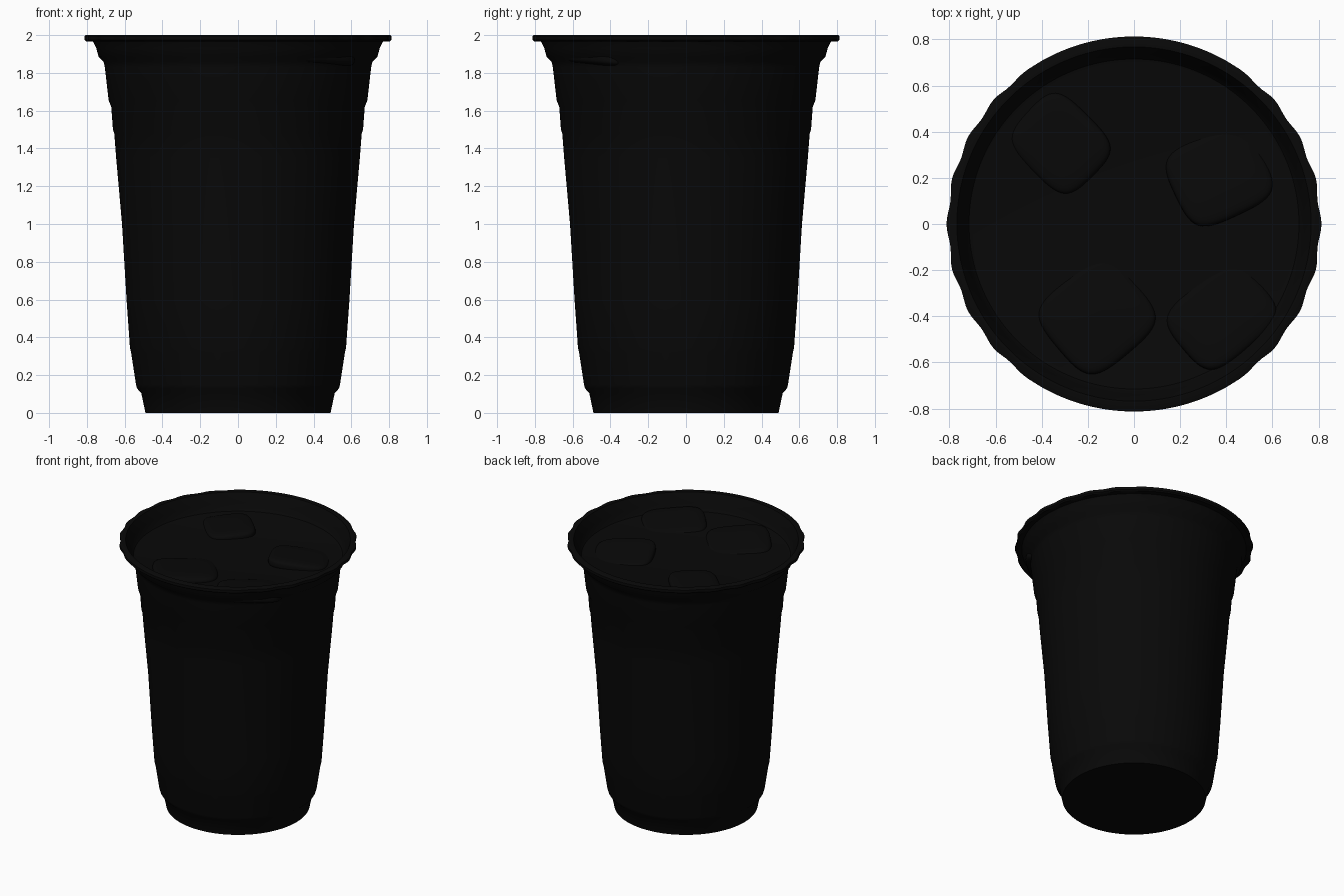
import bpy, bmesh
from math import cos, sin, tau, radians

cube = bpy.data.objects.get("Cube")
if cube:
    bpy.data.objects.remove(cube, do_unlink=True)

black = bpy.data.materials.new("near_black")
black.use_nodes = True
black.diffuse_color = (0.0025, 0.0025, 0.0025, 1)
shader = next(n for n in black.node_tree.nodes if n.type == 'BSDF_PRINCIPLED')
shader.inputs["Base Color"].default_value = black.diffuse_color
shader.inputs["Roughness"].default_value = 0.8


def finish(bm, name, angle=35):
    bmesh.ops.recalc_face_normals(bm, faces=bm.faces)
    mesh = bpy.data.meshes.new(name)
    bm.to_mesh(mesh)
    bm.free()
    obj = bpy.data.objects.new(name, mesh)
    bpy.context.collection.objects.link(obj)
    mesh.materials.append(black)
    bpy.ops.object.select_all(action='DESELECT')
    obj.select_set(True)
    bpy.context.view_layer.objects.active = obj
    bpy.ops.object.shade_smooth_by_angle(angle=radians(angle))
    return obj


def lathe(name, profile, sides=208, ripple=None):
    """Spin (radius, z) points round z; radius 0 makes a pole."""
    bm = bmesh.new()
    rings = []
    for r, z in profile:
        if r == 0:
            rings.append([bm.verts.new((0, 0, z))] * sides)
            continue
        ring = []
        for i in range(sides):
            a = tau * i / sides
            k = r - (ripple(a, r) if ripple else 0)
            ring.append(bm.verts.new((k * cos(a), k * sin(a), z)))
        rings.append(ring)
    for low, high in zip(rings, rings[1:]):
        for i in range(sides):
            j = (i + 1) % sides
            quad = dict.fromkeys((low[i], low[j], high[j], high[i]))
            bm.faces.new(list(quad))
    return finish(bm, name)


# Soft scallops on the lip, only towards the two sides
def scallop(a, r):
    if r < 0.78:
        return 0
    side = min(1, max(0, (abs(cos(a)) - 0.5) / 0.2))
    return 0.011 * side * (0.5 - 0.5 * cos(26 * a))


# Tapered cup wall with stepped foot, upper bands, lip and inner rim
wall = [(0, 0), (0.49, 0), (0.512, 0.105), (0.535, 0.13), (0.54, 0.15),
        (0.566, 0.32), (0.572, 0.345), (0.59, 0.6), (0.614, 1.0),
        (0.645, 1.35), (0.655, 1.48), (0.662, 1.5), (0.671, 1.62),
        (0.685, 1.655), (0.705, 1.83), (0.712, 1.86), (0.738, 1.885),
        (0.75, 1.93), (0.767, 1.965), (0.803, 1.967), (0.813, 1.975),
        (0.813, 1.995), (0.805, 2.0), (0.768, 2.0), (0.752, 1.965),
        (0.738, 1.93), (0.724, 1.89), (0.712, 1.875)]
lathe("cup", wall, ripple=scallop)

# Drink surface below the lip
lathe("drink_surface", [(0.718, 1.88), (0.7, 1.875), (0, 1.875)])


# Floating ice: well-rounded, tilted blocks barely breaking the surface
def ice_block(name, x, y, size, turn, tilt):
    bm = bmesh.new()
    bmesh.ops.create_cube(bm, size=1)
    bmesh.ops.subdivide_edges(bm, edges=bm.edges[:], cuts=1,
                              use_grid_fill=True)
    for v in bm.verts:
        v.co.x *= size[0]
        v.co.y *= size[1]
        v.co.z *= 0.08
    obj = finish(bm, name, 180)
    smooth = obj.modifiers.new("rounding", 'SUBSURF')
    smooth.levels = smooth.render_levels = 3
    obj.location = (x, y, 1.865)
    obj.rotation_euler = (radians(tilt[0]), radians(tilt[1]), radians(turn))


ice_block("ice_back_right", -0.32, 0.35, (0.4, 0.34), -45, (3, -3))
ice_block("ice_back_left", 0.37, 0.21, (0.42, 0.38), 25, (-6, 5))
ice_block("ice_front_right", -0.16, -0.4, (0.44, 0.42), 40, (-4, 3))
ice_block("ice_front_left", 0.38, -0.4, (0.44, 0.36), 40, (-6, 3))
